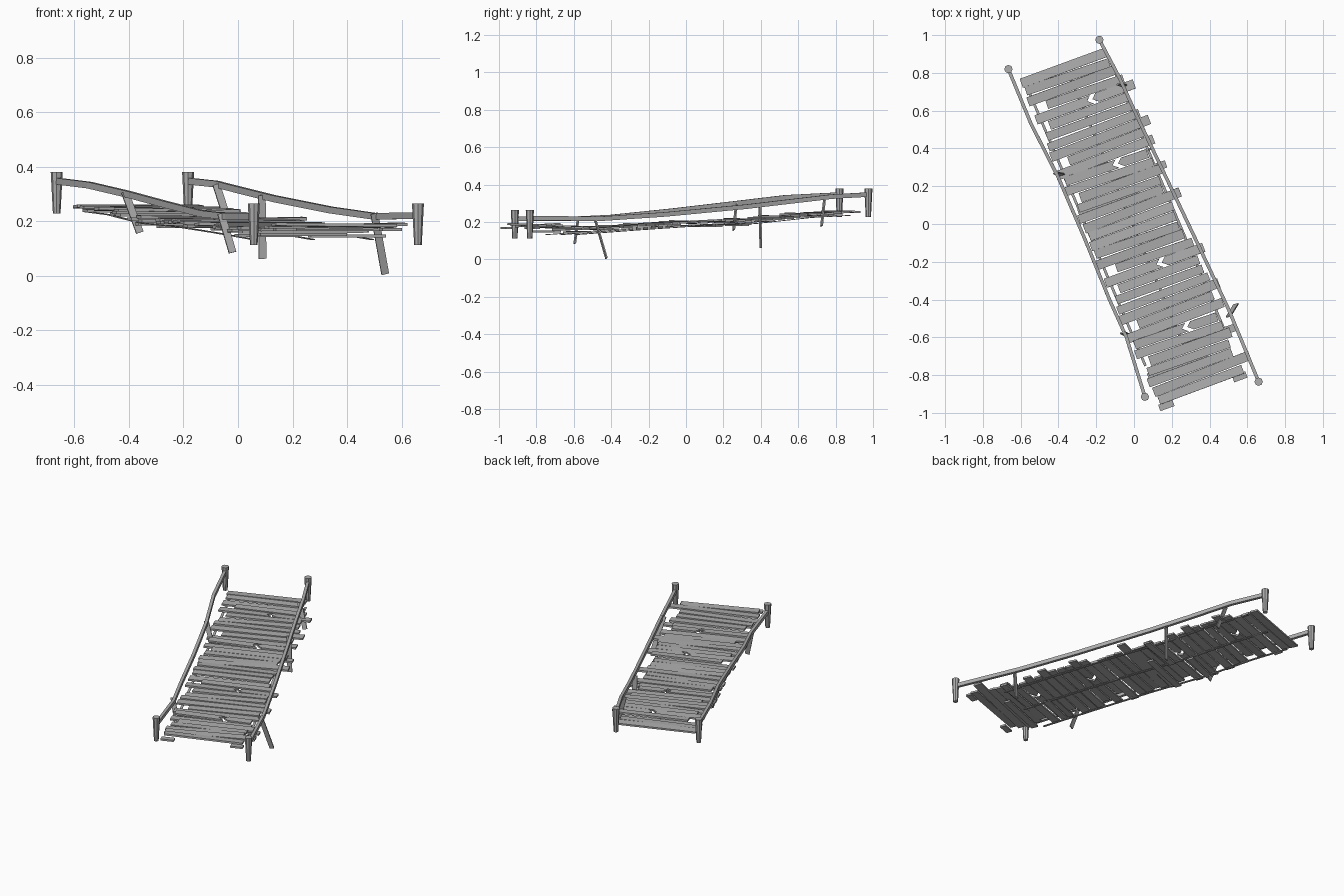
import bpy, bmesh, math, random
from mathutils import Vector, Matrix

random.seed(7)
if "Cube" in bpy.data.objects:
    bpy.data.objects.remove(bpy.data.objects["Cube"], do_unlink=True)

wood = bpy.data.materials.new("weathered_grey")
wood.use_nodes = True
GREY = (0.42, 0.42, 0.42, 1)
wood.diffuse_color = GREY
wood.node_tree.nodes["Principled BSDF"].inputs["Base Color"].default_value = GREY

START, END = Vector((-0.37, 0.85, 0)), Vector((0.365, -0.88, 0))
ANGLE = math.radians(20)


def finish(name, bm):
    bmesh.ops.recalc_face_normals(bm, faces=bm.faces)
    mesh = bpy.data.meshes.new(name)
    bm.to_mesh(mesh)
    bm.free()
    mesh.materials.append(wood)
    ob = bpy.data.objects.new(name, mesh)
    bpy.context.collection.objects.link(ob)
    return ob


def interpolate(keys, v):
    for (a, za), (b, zb) in zip(keys, keys[1:]):
        if v <= b:
            return za + (zb - za) * (v - a) / (b - a)
    return keys[-1][1]


def deck_height(t):
    return interpolate([(0, 0.25), (0.15, 0.238), (0.32, 0.208), (0.5, 0.195),
                        (0.68, 0.178), (0.85, 0.166), (1, 0.182)], t)


def board(name, outline, t, drop=0.0, turn=0.0, tilt=0.0, roll=0.0, thick=0.011):
    """Flat board cut to an outline, laid across the deck at fraction t."""
    bm = bmesh.new()
    face = bm.faces.new([bm.verts.new((u, v, -thick / 2)) for u, v in outline])
    out = bmesh.ops.extrude_face_region(bm, geom=[face])
    top = [g for g in out["geom"] if isinstance(g, bmesh.types.BMVert)]
    bmesh.ops.translate(bm, verts=top, vec=(0, 0, thick))
    place = START.lerp(END, t) + Vector((0, 0, deck_height(t) - drop))
    bm.transform(Matrix.Translation(place) @ Matrix.Rotation(ANGLE + turn, 4, "Z")
                 @ Matrix.Rotation(-tilt, 4, "Y") @ Matrix.Rotation(roll, 4, "X"))
    return finish(name, bm)


def rectangle(left, right, width):
    h = width / 2
    return [(left, -h), (right, -h), (right, h), (left, h)]


def sweep(name, points, width, height, side=None):
    """Rectangular section carried along a list of points."""
    pts = [Vector(p) for p in points]
    bm = bmesh.new()
    rings = []
    for i, p in enumerate(pts):
        along = (pts[min(i + 1, len(pts) - 1)] - pts[max(i - 1, 0)]).normalized()
        across = Vector(side) if side else along.cross(Vector((0, 0, 1)))
        across = (across - along * across.dot(along)).normalized()
        up = across.cross(along)
        rings.append([bm.verts.new(p + across * width / 2 * a + up * height / 2 * b)
                      for a, b in ((-1, -1), (1, -1), (1, 1), (-1, 1))])
    for r, s in zip(rings, rings[1:]):
        for k in range(4):
            bm.faces.new((r[k], r[(k + 1) % 4], s[(k + 1) % 4], s[k]))
    bm.faces.new(rings[0])
    bm.faces.new(rings[-1])
    return finish(name, bm)


# Deck: the same run of planks laid twice, some snapped, some sticking out
ROWS = 18
SNAPPED = {4: 0.064, 11: 0.055}
LONG_RIGHT = {4: 0.30, 8: 0.30, 10: 0.28, 16: 0.30}
SHORT_LEFT = {3: -0.17, 5: -0.2, 9: -0.18, 13: -0.2}
rows = []
for r in range(ROWS):
    rows.append(dict(left=SHORT_LEFT.get(r, random.uniform(-0.26, -0.23)),
                     right=LONG_RIGHT.get(r, random.uniform(0.22, 0.265)),
                     width=random.uniform(0.043, 0.054),
                     drop=random.uniform(-0.006, 0.006),
                     turn=random.uniform(-0.025, 0.025),
                     tilt=random.uniform(-0.015, 0.03),
                     roll=random.uniform(-0.06, 0.06)))

for half in range(2):
    for r, row in enumerate(rows):
        t = (half + (r + 0.4) / ROWS) / 2
        pose = {k: row[k] for k in ("drop", "turn", "tilt", "roll")}
        a, b, h = row["left"], row["right"], row["width"] / 2
        if r in SNAPPED:
            m = SNAPPED[r]
            board("snapped_plank_left", [(a, -h), (m, -h), (m - 0.03, 0), (m - 0.005, h), (a, h)],
                  t, **pose)
            board("snapped_plank_right", [(m + 0.03, -h), (b, -h), (b, h), (m + 0.025, h), (m, 0)],
                  t, **pose)
        else:
            board("plank", rectangle(a, b, row["width"]), t, **pose)
    # Loose boards hanging under the sagging stretch
    for t, a, b, turn in ((0.3, -0.24, 0.0, 0.03), (0.36, 0.0, 0.29, -0.03), (0.41, -0.24, 0.1, 0.02)):
        board("loose_board", rectangle(a, b, 0.04), t + half / 2, drop=0.022, turn=turn)

# Broken stubs below the front edge
board("end_stub_left", rectangle(-0.25, -0.17, 0.035), 1.005, drop=0.013)
board("end_stub_right", rectangle(0.17, 0.245, 0.035), 1.0, drop=0.013)

# Three thin stringers under the planks
across = Vector((math.cos(ANGLE), math.sin(ANGLE), 0))
for u in (-0.23, 0.0, 0.23):
    path = []
    for t, drop in ((0.03, 0.012), (0.15, 0.014), (0.32, 0.016), (0.5, 0.016), (0.68, 0.02), (0.88, 0.037)):
        p = START.lerp(END, t) + across * u
        p.z = deck_height(t) - drop
        path.append(p)
    sweep("stringer", path, 0.014, 0.004)

# Corner posts, narrower towards the foot
POSTS = {"back_right_post": (-0.665, 0.82, 0.228), "back_left_post": (-0.183, 0.975, 0.228),
         "front_right_post": (0.058, -0.915, 0.113), "front_left_post": (0.66, -0.835, 0.113)}
for name, (x, y, z) in POSTS.items():
    bm = bmesh.new()
    bmesh.ops.create_cone(bm, cap_ends=True, segments=8, radius1=0.014, radius2=0.022, depth=0.152)
    bmesh.ops.translate(bm, verts=bm.verts, vec=(x, y, z + 0.076))
    finish(name, bm)

# Sagging hand rails
sweep("right_rail", [(-0.665, 0.82, 0.347), (-0.545, 0.53, 0.332), (-0.4, 0.245, 0.298),
                     (-0.26, -0.08, 0.26), (-0.13, -0.4, 0.227), (-0.04, -0.6, 0.217),
                     (0.058, -0.915, 0.217)], 0.018, 0.024)
sweep("left_rail", [(-0.183, 0.975, 0.347), (-0.08, 0.78, 0.336), (0.03, 0.54, 0.308),
                    (0.135, 0.32, 0.282), (0.34, -0.11, 0.241), (0.5, -0.45, 0.218),
                    (0.66, -0.835, 0.22)], 0.018, 0.024)

# Loose slats hanging from the rails
for name, top, foot in (
        ("right_slat_back", (-0.415, 0.27, 0.307), (-0.36, 0.255, 0.158)),
        ("right_slat_front", (-0.062, -0.575, 0.228), (-0.02, -0.595, 0.085)),
        ("left_slat_back", (-0.08, 0.742, 0.335), (-0.03, 0.725, 0.18)),
        ("left_slat_middle", (0.087, 0.395, 0.295), (0.09, 0.4, 0.062)),
        ("left_slat_front", (0.5, -0.49, 0.228), (0.54, -0.425, 0.006))):
    sweep(name, [top, foot], 0.028, 0.007, side=(1, 0.3, 0))
